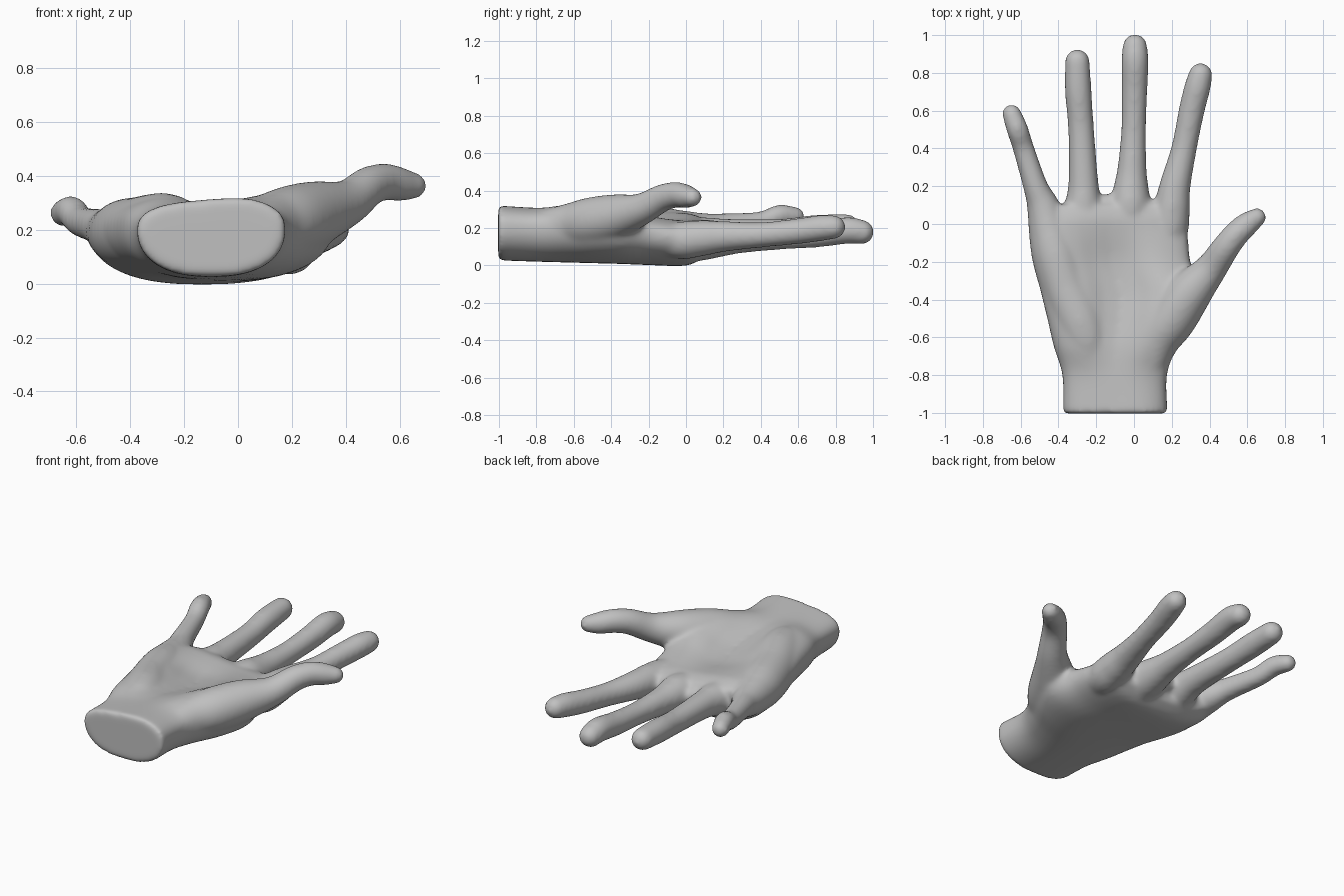
import bpy, bmesh, math
from mathutils import Vector, Matrix

cube = bpy.data.objects.get("Cube")
if cube:
    bpy.data.objects.remove(cube, do_unlink=True)

skin = bpy.data.materials.new("grey_skin")
skin.use_nodes = True
GREY = (0.53, 0.53, 0.53, 1)
skin.diffuse_color = GREY
skin.node_tree.nodes["Principled BSDF"].inputs["Base Color"].default_value = GREY

bm = bmesh.new()
SIDES = 40


def spline(rows, steps=7):
    """Smoothly interpolate rows of numbers (Catmull-Rom)."""
    rows = [Vector(r) for r in rows]
    ext = [2 * rows[0] - rows[1]] + rows + [2 * rows[-1] - rows[-2]]
    out = []
    for a, b, c, d in zip(ext, ext[1:], ext[2:], ext[3:]):
        for i in range(steps):
            t = i / steps
            out.append(b + (c - a) * (t / 2) + (2 * a - 5 * b + 4 * c - d) * (t * t / 2)
                       + (3 * b - a - 3 * c + d) * (t ** 3 / 2))
    return out + [rows[-1]]


def loft(rings):
    """Closed skin over a list of point rings."""
    loops = [[bm.verts.new(p) for p in ring] for ring in rings]
    for a, b in zip(loops, loops[1:]):
        for i in range(SIDES):
            j = (i + 1) % SIDES
            bm.faces.new((a[i], a[j], b[j], b[i]))
    bm.faces.new(loops[0][::-1])
    bm.faces.new(loops[-1])


def digit(rows):
    """Tapered round tube through (x, y, z, radius) with a domed tip."""
    pts = spline(rows)
    end, before = pts[-1], pts[-2]
    d = (end.xyz - before.xyz).normalized()
    for k in range(1, 7):
        a = k * math.pi / 2 / 6.3
        pts.append(Vector((*(end.xyz + d * end.w * math.sin(a)), end.w * math.cos(a))))
    rings = []
    for i, p in enumerate(pts):
        t = (pts[min(i + 1, len(pts) - 1)].xyz - pts[max(i - 1, 0)].xyz).normalized()
        side = t.cross(Vector((0, 0, 1))).normalized()
        up = side.cross(t)
        rings.append([p.xyz + (side * math.cos(a) + up * math.sin(a)) * p.w
                      for a in (math.tau * s / SIDES for s in range(SIDES))])
    loft(rings)


def palm(rows):
    """Cupped slab; each row is y, x min, x max, back z, top z at outer, middle, thumb side, edge z."""
    rings = []
    for y, x0, x1, back, outer, mid, inner, edge in (tuple(r) for r in spline(rows)):
        ring = []
        for s in range(SIDES):
            a = math.tau * s / SIDES
            c, upper = math.cos(a), math.sin(a) > 0
            h = abs(math.sin(a)) ** (0.78 if upper else 0.92)
            u = math.copysign(abs(c) ** 0.82, c)
            v = math.sin(max(-1, min(1, u / 0.65)) * math.pi / 2)
            top = mid + (inner - outer) / 2 * v + ((inner + outer) / 2 - mid) * v * v
            rim = 0.2 + (edge - 0.2) * (u + 1) / 2
            z = rim + ((top if upper else back) - rim) * h
            ring.append(Vector(((x0 + x1) / 2 + u * (x1 - x0) / 2, y, z)))
        rings.append(ring)
    loft([r[::-1] for r in rings])


def web(center, radii):
    """Ellipsoid of skin between two fingers."""
    place = Matrix.Translation(center) @ Matrix.Diagonal((*radii, 1))
    bmesh.ops.create_uvsphere(bm, u_segments=32, v_segments=20, radius=1, matrix=place)


# Palm and wrist
palm([
    (-1.004, -.375, .178, .027, .308, .315, .328, .2),
    (-.8, -.38, .175, .02, .305, .305, .315, .2),
    (-.65, -.425, .23, .016, .335, .295, .34, .2),
    (-.5, -.46, .31, .012, .34, .27, .355, .2),
    (-.35, -.497, .35, .008, .325, .245, .33, .2),
    (-.2, -.53, .30, .002, .305, .235, .28, .17),
    (-.05, -.555, .285, -.003, .295, .25, .25, .15),
    (.03, -.55, .275, .006, .285, .252, .238, .15),
    (.1, -.50, .24, .05, .255, .228, .215, .15),
])

# Thumb with its fleshy base
digit([(.06, -.82, .2, .08), (.12, -.62, .215, .118), (.2, -.5, .235, .13), (.29, -.37, .262, .12),
       (.405, -.24, .3, .086), (.485, -.125, .361, .074), (.545, -.05, .377, .069),
       (.60, 0, .369, .064), (.65, .035, .363, .051)])

# Little finger, growing out of the heel pad along the palm's outer edge
digit([(-.21, -.8, .19, .075), (-.24, -.66, .198, .122), (-.285, -.52, .2, .137), (-.36, -.34, .192, .132),
       (-.415, -.16, .187, .128), (-.452, -.02, .187, .108), (-.483, .1, .195, .086),
       (-.522, .2, .213, .066), (-.585, .4, .232, .057), (-.617, .5, .267, .058), (-.648, .585, .262, .051)])

# Ring, middle and index fingers, each rising out of the palm at its knuckle
digit([(-.26, -.25, .13, .04), (-.268, -.03, .14, .1), (-.268, .1, .16, .098), (-.268, .22, .17, .08),
       (-.28, .5, .18, .069), (-.295, .7, .2, .071), (-.3, .86, .21, .066)])
digit([(-.03, -.25, .12, .04), (-.02, -.03, .12, .1), (-.018, .1, .137, .108), (-.015, .2, .14, .092),
       (-.01, .3, .143, .077), (-.002, .5, .15, .066), (.002, .7, .165, .069), (.005, .86, .187, .072),
       (.005, .94, .178, .066)])
digit([(.12, -.28, .14, .04), (.182, -.05, .133, .097), (.2, .08, .145, .096), (.217, .2, .155, .083),
       (.265, .4, .163, .068), (.305, .6, .183, .069), (.335, .72, .2, .07), (.352, .79, .205, .064)])

# Webbing between neighbouring fingers
for x, y, z in ((-.385, .02, .18), (-.145, .1, .155), (.095, .07, .15)):
    web((x, y, z), (.06, .06, .055))

bmesh.ops.recalc_face_normals(bm, faces=bm.faces)
mesh = bpy.data.meshes.new("hand")
bm.to_mesh(mesh)
bm.free()
mesh.materials.append(skin)
hand = bpy.data.objects.new("hand", mesh)
bpy.context.collection.objects.link(hand)

# Fuse all the parts into one soft skin
fuse = hand.modifiers.new("fuse", "REMESH")
fuse.mode = "VOXEL"
fuse.voxel_size = 0.012
fuse.use_smooth_shade = True
soften = hand.modifiers.new("soften", "SMOOTH")
soften.factor = 0.5
soften.iterations = 20
